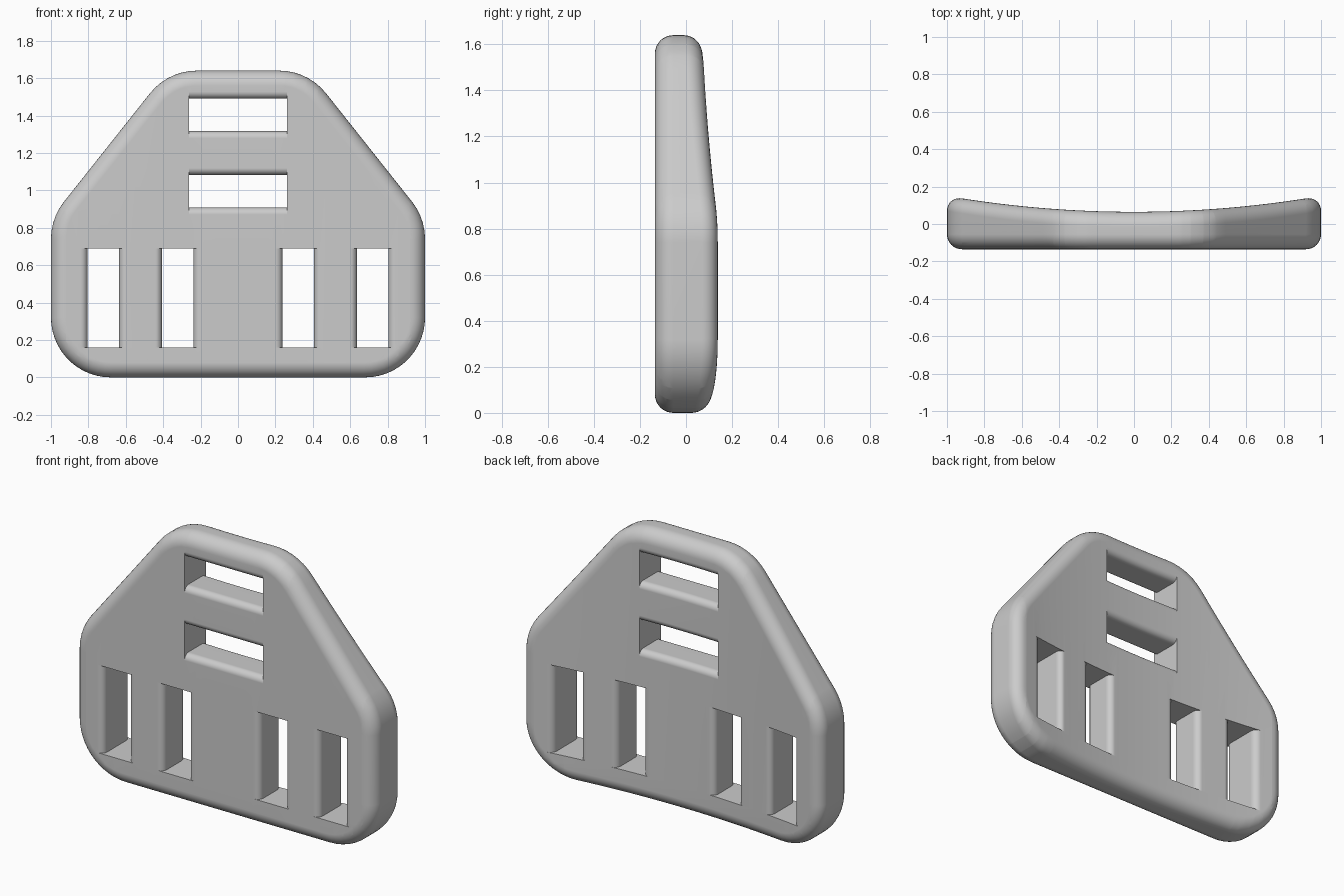
import bpy, bmesh, math
from mathutils import Vector

cube = bpy.data.objects.get("Cube")
if cube:
    bpy.data.objects.remove(cube)

FRONT, BACK = -0.135, 0.065      # flat slab before the back is curved
CORNER, EDGE, LIP = 0.32, 0.08, 0.037

grey = bpy.data.materials.new("light grey")
grey.use_nodes = True
grey.diffuse_color = (0.6, 0.6, 0.6, 1)
grey.node_tree.nodes["Principled BSDF"].inputs["Base Color"].default_value = grey.diffuse_color


def make_object(name, bm):
    bmesh.ops.recalc_face_normals(bm, faces=bm.faces)
    mesh = bpy.data.meshes.new(name)
    bm.to_mesh(mesh)
    bm.free()
    obj = bpy.data.objects.new(name, mesh)
    bpy.context.collection.objects.link(obj)
    mesh.materials.append(grey)
    return obj


def loft(bm, rings):
    """Skin a list of point rings and cap both ends."""
    loops = [[bm.verts.new(p) for p in ring] for ring in rings]
    n = len(loops[0])
    for a, b in zip(loops, loops[1:]):
        for i in range(n):
            j = (i + 1) % n
            bm.faces.new((a[i], a[j], b[j], b[i]))
    bm.faces.new(loops[0])
    bm.faces.new(loops[-1])


def outline(inset):
    """Rounded plate outline in x and z, drawn as one half and mirrored."""
    slope = math.degrees(math.atan2(0.46, 0.58))
    corners = [(0.68, 0.32, -90, 0), (0.68, 0.74, 0, slope), (0.22, 1.32, slope, 90)]
    half = []
    for cx, cz, start, end in corners:
        steps = max(5, round((end - start) / 7))
        for i in range(steps + 1):
            a = math.radians(start + (end - start) * i / steps)
            r = CORNER - inset
            half.append((cx + r * math.cos(a), cz + r * math.sin(a)))
    return half + [(-x, z) for x, z in reversed(half)]


# Plate with rounded rim
quarter = [math.pi / 2 * i / 8 for i in range(9)]
levels = [(EDGE * (1 - math.sin(a)), FRONT + EDGE * (1 - math.cos(a))) for a in quarter]
levels += [(EDGE * (1 - math.cos(a)), BACK - EDGE * (1 - math.sin(a))) for a in quarter]
bm = bmesh.new()
loft(bm, [[(x, y, z) for x, z in outline(d)] for d, y in levels])
plate = make_object("strap_plate", bm)


def slot_cutter(name, centre, half_width, half_length, upright):
    """Slot flared at its long edges, so the bars beside it are rounded."""
    arc = [math.pi / 2 * i / 6 for i in range(7)]
    side = [(LIP, FRONT - 0.1)]
    side += [(LIP * (1 - math.cos(a)), FRONT + LIP * (1 - math.sin(a))) for a in reversed(arc)]
    side += [(LIP * (1 - math.cos(a)), BACK - LIP * (1 - math.sin(a))) for a in arc]
    side += [(LIP, BACK + 0.1)]
    profile = [(half_width + u, y) for u, y in side]
    profile += [(-u, y) for u, y in reversed(profile)]
    cx, cz = centre
    rings = []
    for end in (-half_length, half_length):
        rings.append([(cx + u, y, cz + end) if upright else (cx + end, y, cz + u)
                      for u, y in profile])
    bm = bmesh.new()
    loft(bm, rings)
    cutter = make_object(name, bm)
    cutter.hide_render = True
    return cutter


# Webbing slots: four upright, two level
cutters = [slot_cutter("upright_slot_cutter", (x, 0.425), 0.084, 0.265, True)
           for x in (-0.72, -0.322, 0.322, 0.72)]
cutters += [slot_cutter("level_slot_cutter", (0, z), 0.087, 0.262, False)
            for z in (0.995, 1.403)]
for cutter in cutters:
    cut = plate.modifiers.new("slot", "BOOLEAN")
    cut.operation = "DIFFERENCE"
    cut.solver = "EXACT"
    cut.object = cutter
cut_mesh = bpy.data.meshes.new_from_object(
    plate.evaluated_get(bpy.context.evaluated_depsgraph_get()))
plate.modifiers.clear()
for cutter in cutters:
    bpy.data.objects.remove(cutter)

# Slice across the width, then curve the back
bm = bmesh.new()
bm.from_mesh(cut_mesh)
for i in range(-15, 16):
    bmesh.ops.bisect_plane(bm, geom=bm.verts[:] + bm.edges[:] + bm.faces[:], dist=0.0001,
                           plane_co=Vector((i * 0.0613, 0, 0)), plane_no=Vector((1, 0, 0)))
for v in bm.verts:
    if v.co.y > -0.03:
        v.co.y += 0.085 * v.co.x ** 2
bm.to_mesh(plate.data)
bm.free()

# Smooth shading with crisp slot ends
bpy.ops.object.select_all(action="DESELECT")
plate.select_set(True)
bpy.context.view_layer.objects.active = plate
bpy.ops.object.shade_smooth_by_angle(angle=math.radians(35))
weighted = plate.modifiers.new("even_shading", "WEIGHTED_NORMAL")
weighted.keep_sharp = True
